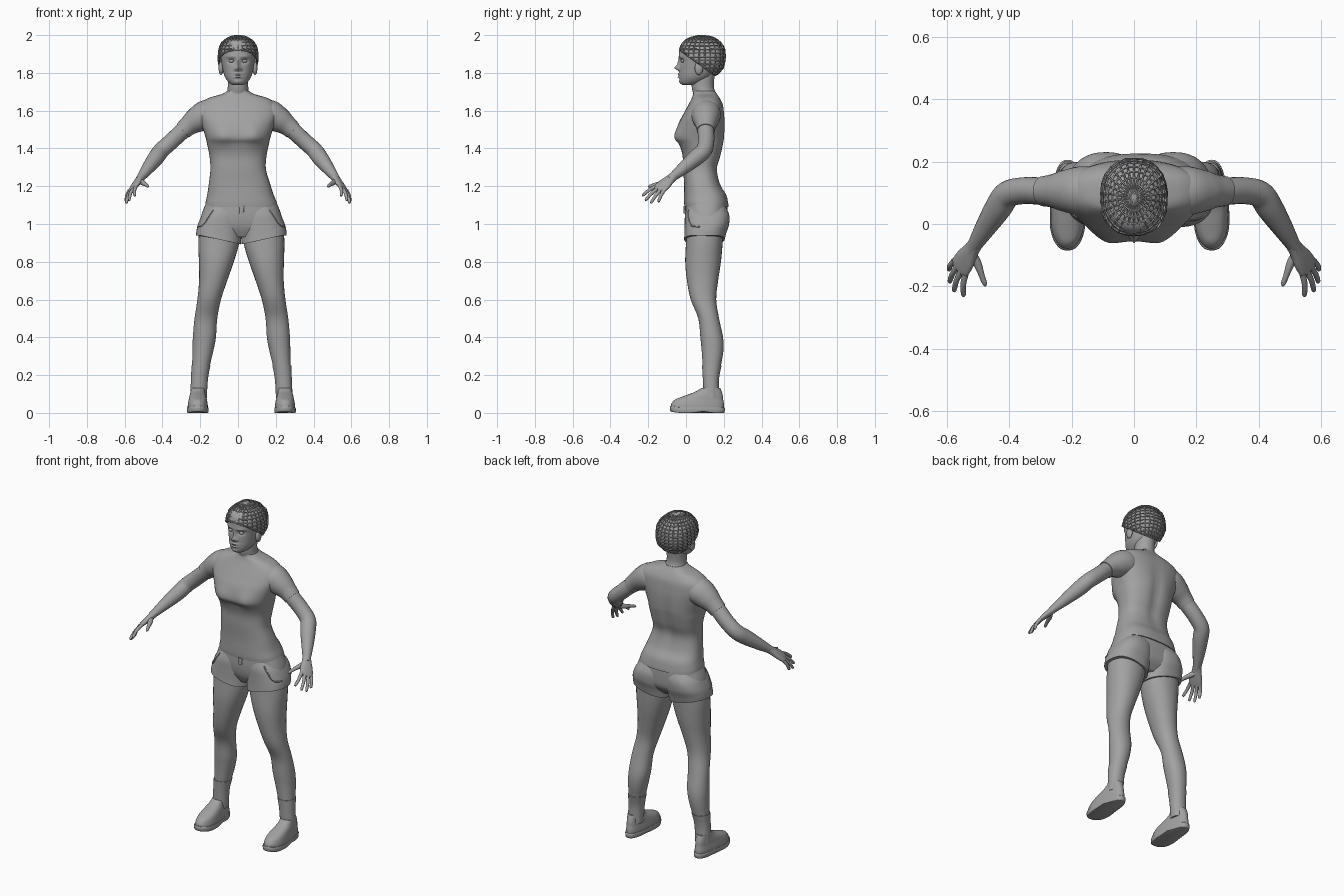
import bpy, bmesh, math, random
from math import exp, cos, sin, pi
from mathutils import Vector as V
from mathutils.bvhtree import BVHTree

random.seed(4)
if "Cube" in bpy.data.objects:
    bpy.data.objects.remove(bpy.data.objects["Cube"])

GREY = (0.36, 0.36, 0.36, 1)
grey = bpy.data.materials.new("plain grey")
grey.use_nodes = True
grey.diffuse_color = GREY
grey.node_tree.nodes["Principled BSDF"].inputs["Base Color"].default_value = GREY
HIP = 0.018  # the weight rests slightly to the left


def finish(name, bm):
    bmesh.ops.recalc_face_normals(bm, faces=bm.faces)
    mesh = bpy.data.meshes.new(name)
    bm.to_mesh(mesh)
    mesh.materials.append(grey)
    obj = bpy.data.objects.new(name, mesh)
    bpy.context.collection.objects.link(obj)
    bpy.ops.object.select_all(action="DESELECT")
    obj.select_set(True)
    bpy.context.view_layer.objects.active = obj
    bpy.ops.object.shade_smooth_by_angle(angle=math.radians(50))
    return obj


def spline(rows, k):
    """Pass a smooth curve through rows of numbers."""
    out = []
    for i in range(len(rows) - 1):
        a, b, c, d = (rows[max(i - 1, 0)], rows[i], rows[i + 1], rows[min(i + 2, len(rows) - 1)])
        for j in range(k):
            t = j / k
            out.append([q + 0.5 * t * (r - p + t * (2 * p - 5 * q + 4 * r - s + t * (3 * (q - r) + s - p)))
                        for p, q, r, s in zip(a, b, c, d)])
    return out + [list(rows[-1])]


def skin(name, rings, n=2.0, segs=32, tweak=None):
    """Cover rings of (centre, half axis, half axis) with quads and cap the ends."""
    bm = bmesh.new()
    loops = []
    for c, a, b in rings:
        loop = []
        for i in range(segs):
            t = 2 * pi * i / segs
            u, w = (math.copysign(abs(f) ** (2 / n), f) for f in (cos(t), sin(t)))
            p = c + a * u + b * w
            loop.append(bm.verts.new(tweak(p) if tweak else p))
        loops.append(loop)
    for p, q in zip(loops, loops[1:]):
        for i in range(segs):
            j = (i + 1) % segs
            bm.faces.new((p[i], p[j], q[j], q[i]))
    bm.faces.new(loops[0])
    bm.faces.new(loops[-1])
    return finish(name, bm)


def body(name, rows, k=5, **kw):
    """Stack level sections: z, left x, right x, front y, back y."""
    return skin(name, [(V(((l + r) / 2, (f + b) / 2, z)), V(((r - l) / 2, 0, 0)), V((0, (b - f) / 2, 0)))
                       for z, l, r, f, b in spline(rows, k)], **kw)


def limb(name, rows, k=5, segs=24):
    """Sweep a round section along x, y, z, radius."""
    pts = spline(rows, k)
    rings = []
    for i, p in enumerate(pts):
        d = V(pts[min(i + 1, len(pts) - 1)][:3]) - V(pts[max(i - 1, 0)][:3])
        a = d.cross(V((0, 1, 0.3))).normalized()
        rings.append((V(p[:3]), a * p[3], d.cross(a).normalized() * p[3]))
    return skin(name, rings, segs=segs)


def bump(x, z, cx, cz, w, h):
    return exp(-((x - cx) / w) ** 2 - ((z - cz) / h) ** 2)


# Shirt with bust and spine furrow
def shirt_shape(p):
    x = abs(p.x)
    if p.y < 0.06:
        p.y -= 0.014 * bump(x, p.z, 0.085, 1.465, 0.045, 0.05)
    elif p.y > 0.12:
        p.y -= 0.012 * bump(x, p.z, 0, 1.4, 0.03, 0.17)
    return p


shirt_rows = [(1.09, .192, -.008, .226), (1.115, .188, -.01, .223), (1.155, .176, -.01, .213),
              (1.21, .163, -.01, .182), (1.29, .147, -.015, .166), (1.36, .151, -.018, .185),
              (1.42, .163, -.035, .198), (1.46, .172, -.055, .204), (1.53, .195, -.04, .206),
              (1.58, .212, -.015, .203), (1.63, .205, .012, .196), (1.665, .16, .03, .18),
              (1.688, .085, .038, .165), (1.703, .06, .04, .155)]
body("shirt", [(z, HIP * max(0, min(1, (1.3 - z) / 0.2)) - w, HIP * max(0, min(1, (1.3 - z) / 0.2)) + w, f, b)
               for z, w, f, b in shirt_rows], n=2.5, segs=64, tweak=shirt_shape)

# Shorts hips
hips = body("shorts_hips", [(.93, -.1, .136, .03, .17), (.98, -.19, .226, .005, .212),
                            (1.04, -.195, .231, -.005, .22), (1.115, -.168, .204, -.004, .218)],
            n=2.5, segs=48)
body("fly_flap", [(1.055, .008, .03, -.013, .02), (1.095, .006, .034, -.013, .02)], k=1, segs=12, n=5)

leg_rows = [(.98, .01, .222, .005, .198), (.9, .012, .228, 0, .194), (.8, .04, .225, -.004, .185),
            (.7, .075, .224, .005, .17), (.6, .108, .233, .025, .16), (.5, .128, .248, .065, .175),
            (.4, .135, .257, .076, .196), (.33, .148, .259, .083, .198), (.25, .167, .261, .088, .185),
            (.18, .18, .264, .092, .172), (.08, .186, .268, .095, .172)]
short_rows = [(1.1, .005, .17, .01, .205), (1.05, -.002, .208, -.005, .228), (1.0, -.004, .228, -.007, .228),
              (.96, .0, .237, -.008, .214), (.925, .002, .24, -.01, .204)]
upper_shoe = [(.024, .173, .289, -.08, .2), (.045, .174, .288, -.076, .201), (.07, .178, .284, -.055, .197),
              (.09, .182, .281, -.01, .195), (.11, .186, .277, .045, .19), (.132, .186, .274, .082, .182)]
sole_rows = [(0, .173, .289, -.078, .2), (.004, .17, .292, -.084, .204), (.026, .17, .292, -.085, .206),
             (.029, .173, .289, -.08, .2)]


def hem_slope(p):
    low = max(0, min(1, (1.03 - p.z) / 0.1))
    p.z += 0.22 * low * (min(abs(p.x - HIP), 0.22) - 0.15)
    return p


def shoe_shape(p):
    heel = max(0, min(1, (p.y + 0.02) / 0.16))
    mid = p.side * 0.231 + HIP if hasattr(p, "side") else math.copysign(0.231, p.x) + HIP
    p.x = mid + (p.x - mid) * (1 - 0.2 * heel)
    if p.z < 0.03:
        p.z += 0.008 * exp(-((p.y - 0.09) / 0.03) ** 2) * (1 - p.z / 0.03)
    p.z += 0.6 * max(0, -p.y - 0.03) ** 1.5
    return p


for side, s in (("left", 1), ("right", -1)):
    def placed(rows, grow=0):
        return [(z, HIP + s * (l - grow), HIP + s * (r + grow), f - grow, b + grow) for z, l, r, f, b in rows]

    # Legs, socks, shorts and shoes
    body(side + "_leg", placed(leg_rows), n=2.15)
    body(side + "_sock", placed(leg_rows[-3:], 0.003), n=2.15)
    short_leg = body(side + "_shorts_leg", placed(short_rows), n=2.4, segs=48, tweak=hem_slope)
    body(side + "_shoe", placed(upper_shoe), n=2.3, segs=40, tweak=shoe_shape)
    body(side + "_sole", placed(sole_rows), k=2, n=2.4, segs=40, tweak=shoe_shape)

    # Pocket seam laid on the shorts
    bm = bmesh.new()
    bm.from_mesh(short_leg.data)
    tree = BVHTree.FromBMesh(bm)
    bm.free()
    seam = [(HIP + s * x, y, z) for x, y, z in ((.165, -.01, 1.09), (.19, 0, 1.03), (.22, .02, .995), (.25, .07, .99))]
    limb(side + "_pocket_seam", [tuple(tree.find_nearest(V(p))[0]) + (.004,) for p in spline(seam, 3)], k=1, segs=6)

    # Sleeve and arm
    def arm(name, rows, **kw):
        return limb(side + name, [(s * x, y, z, r) for x, y, z, r in rows], **kw)

    arm("_sleeve", [(.1, .105, 1.585, .07), (.165, .106, 1.578, .079), (.22, .106, 1.55, .068),
                    (.26, .106, 1.522, .054), (.292, .105, 1.494, .048)])
    arm("_arm", [(.24, .105, 1.54, .044), (.292, .105, 1.494, .044), (.35, .107, 1.44, .043),
                 (.405, .095, 1.39, .043), (.435, .052, 1.35, .043), (.475, -.01, 1.298, .034),
                 (.512, -.07, 1.249, .023), (.522, -.088, 1.235, .021)])

    # Palm, fingers and thumb
    across = V((.045, .055, -.03)).normalized()
    along = V((.043, -.065, -.058))
    thick = across.cross(along).normalized()
    flip = lambda v: V((s * v.x, v.y, v.z))
    wrist, knuckles = V((.512, -.07, 1.249)), V((.558, -.14, 1.187))
    skin(side + "_palm", [(flip(wrist.lerp(knuckles, t)), flip(across) * w, flip(thick) * h)
                          for t, w, h in spline([(-.2, .022, .021), (.2, .027, .019), (.6, .037, .016),
                                                 (1, .039, .011), (1.12, .032, .006)], 3)], n=2.3, segs=20)
    tips = (("index", (.547, -.232, 1.15)), ("middle", (.578, -.216, 1.125)),
            ("ring", (.592, -.187, 1.11)), ("little", (.594, -.147, 1.117)))
    for i, (finger, tip) in enumerate(tips):
        root = knuckles + across * (-.03 + .02 * i)
        mid = root.lerp(V(tip), 0.5) + V((.004, 0, .004))
        arm("_%s_finger" % finger, [(*root, .0105), (*mid, .009), (*root.lerp(V(tip), .93), .0075), (*tip, .002)],
            k=3, segs=12)
    arm("_thumb", [(.525, -.09, 1.23, .016), (.503, -.125, 1.218, .014), (.488, -.165, 1.208, .0095),
                   (.479, -.19, 1.2, .008), (.476, -.2, 1.197, .002)], k=3, segs=12)

    # Ear and eye
    for name, at, size in (("_ear", (.09, .068, 1.825), (.013, .022, .036)),
                           ("_eye", (.035, -.017, 1.863), (.014, .011, .009))):
        bm = bmesh.new()
        bmesh.ops.create_uvsphere(bm, u_segments=20, v_segments=12, radius=1)
        bmesh.ops.scale(bm, vec=size, verts=bm.verts)
        bmesh.ops.translate(bm, vec=(s * at[0], at[1], at[2]), verts=bm.verts)
        finish(side + name, bm)


# Head with modelled face
def face_shape(p):
    if p.y < 0.06:
        x, z = abs(p.x), p.z
        p.y -= (0.024 * bump(x, z, 0, 1.826, .012, .013) + 0.012 * bump(x, z, 0, 1.85, .009, .025)
                + 0.009 * bump(x, z, .015, 1.82, .008, .009) + 0.010 * bump(x, z, 0, 1.793, .024, .006)
                + 0.010 * bump(x, z, 0, 1.778, .021, .006) + 0.005 * bump(x, z, 0, 1.752, .02, .01)
                + 0.005 * bump(x, z, .035, 1.886, .025, .008) - 0.012 * bump(x, z, .035, 1.863, .018, .012))
    return p


face = [(1.735, .022, -.015, .04), (1.742, .04, -.026, .07), (1.76, .058, -.033, .11), (1.785, .072, -.034, .14),
        (1.82, .081, -.033, .165), (1.86, .089, -.033, .185), (1.9, .093, -.037, .192), (1.94, .088, -.03, .188),
        (1.968, .07, -.012, .165), (1.985, .035, .025, .125)]
body("head", [(z, -w, w, f, b) for z, w, f, b in face], k=7, n=2.15, segs=96, tweak=face_shape)
body("neck", [(1.65, -.09, .09, .045, .18), (1.69, -.062, .062, .038, .16), (1.73, -.054, .054, .03, .147),
              (1.81, -.056, .056, .03, .155)])


# Hair: close cap under a net of crossing strands
def hair(name, size, u, v, jitter=0):
    bm = bmesh.new()
    bmesh.ops.create_uvsphere(bm, u_segments=u, v_segments=v, radius=1)
    for vert in bm.verts:
        p = vert.co
        norm = sum(abs(f) ** 2.35 for f in p) ** (1 / 2.35)
        p *= size / norm * (1 + random.uniform(-jitter, jitter))
        vert.co = V((p.x * .106, .085 + p.y * .124, 1.885 + p.z * .112))
    bmesh.ops.bisect_plane(bm, geom=bm.verts[:] + bm.edges[:] + bm.faces[:], plane_co=(0, -.04, 1.925),
                           plane_no=(0, .72, 1), clear_inner=True)
    return finish(name, bm)


hair("hair_cap", 0.95, 40, 24)
for name, turns in (("hair_net", 0), ("hair_braids", 0.5)):
    net = hair(name, 0.99 + 0.01 * turns, 26, 18, 0.02)
    strands = net.modifiers.new("strands", "WIREFRAME")
    strands.thickness = 0.006
    strands.use_boundary = True
